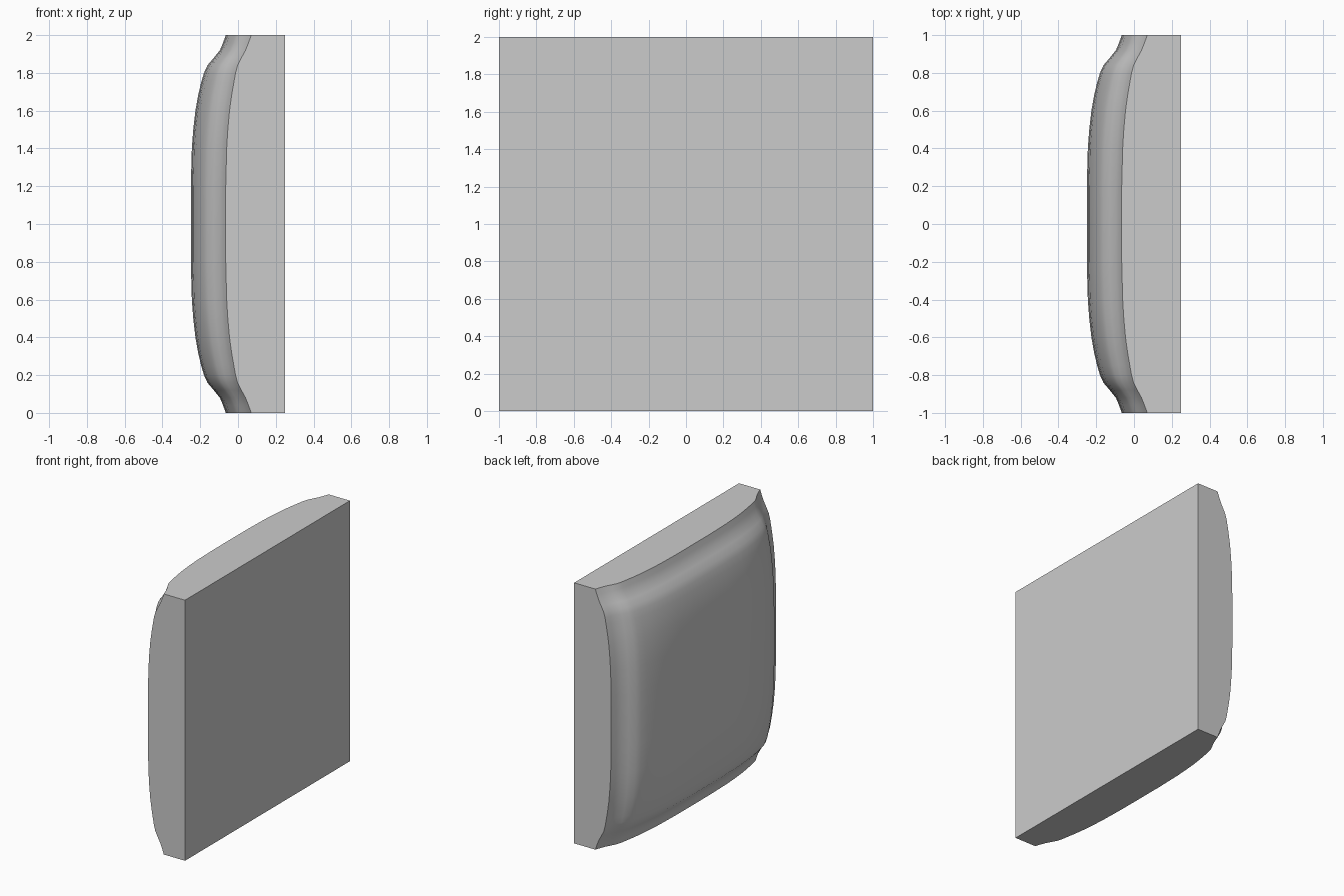
import bpy
import bmesh
import math

if "Cube" in bpy.data.objects:
    bpy.data.objects.remove(bpy.data.objects["Cube"], do_unlink=True)

BACK_X = 0.25    # flat backing plane
RIM_X = 0.07     # padding surface at the four corners
BUMP = 0.05      # extra swelling in the middle

# Distance in from the edge, rise of the padding, share of the extra swelling
PROFILE = [
    (0.00, 0.000, 0.00), (0.04, 0.014, 0.00), (0.08, 0.030, 0.02),
    (0.12, 0.052, 0.22), (0.16, 0.072, 0.50), (0.20, 0.083, 0.64),
    (0.25, 0.092, 0.76), (0.32, 0.104, 0.85), (0.40, 0.115, 0.91),
    (0.50, 0.124, 0.96), (0.60, 0.130, 0.99), (0.80, 0.135, 1.00),
    (1.00, 0.135, 1.00),
]

# Mirror the half profile into stations running from -1 to 1
stations = [(d - 1, rise, swell) for d, rise, swell in PROFILE]
stations += [(-pos, rise, swell) for pos, rise, swell in reversed(stations[:-1])]


def build_padded_panel():
    bm = bmesh.new()
    # Puffed face
    rows = []
    for z, rise_z, swell_z in stations:
        rows.append([
            bm.verts.new((RIM_X - rise_y - rise_z - BUMP * swell_y * swell_z, y, z + 1))
            for y, rise_y, swell_y in stations])
    for low, high in zip(rows, rows[1:]):
        for i in range(len(low) - 1):
            bm.faces.new((low[i], low[i + 1], high[i + 1], high[i]))
    # Flat sides, pulled from the rim to the backing plane
    rim = [e for e in bm.edges if e.is_boundary]
    sides = bmesh.ops.extrude_edge_only(bm, edges=rim)["geom"]
    for v in sides:
        if isinstance(v, bmesh.types.BMVert):
            v.co.x = BACK_X
    # Flat back
    bmesh.ops.edgeloop_fill(bm, edges=[e for e in bm.edges if e.is_boundary])
    bmesh.ops.recalc_face_normals(bm, faces=bm.faces)

    mesh = bpy.data.meshes.new("padded_panel")
    bm.to_mesh(mesh)
    bm.free()
    obj = bpy.data.objects.new("padded_panel", mesh)
    bpy.context.collection.objects.link(obj)
    return obj


def make_material(name, colour):
    mat = bpy.data.materials.new(name)
    mat.use_nodes = True
    mat.diffuse_color = colour
    mat.node_tree.nodes["Principled BSDF"].inputs["Base Color"].default_value = colour
    return mat


panel = build_padded_panel()
panel.data.materials.append(make_material("light_grey", (0.6, 0.6, 0.6, 1)))

bpy.ops.object.select_all(action="DESELECT")
panel.select_set(True)
bpy.context.view_layer.objects.active = panel
bpy.ops.object.shade_smooth_by_angle(angle=math.radians(35))
